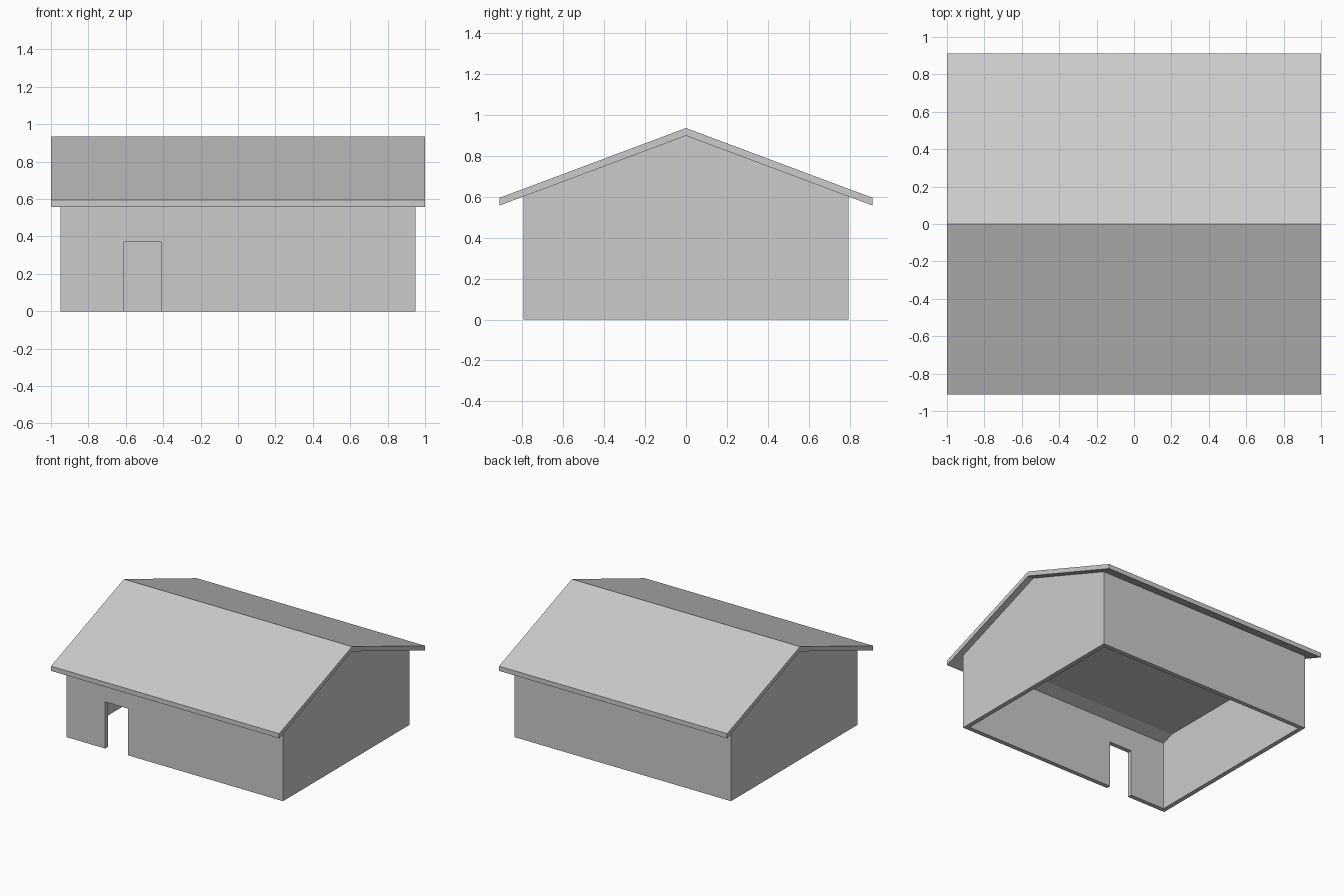
import bpy, bmesh

if "Cube" in bpy.data.objects:
    bpy.data.objects.remove(bpy.data.objects["Cube"])

SLOPE = 0.374            # roof rise per unit of depth
RIDGE = 0.935            # top of the roof
UNDER = 0.8975           # underside of the roof at the ridge
WALL_X, WALL_Y = 0.95, 0.793
THICK = 0.035

grey = bpy.data.materials.new("light grey")
grey.diffuse_color = (0.6, 0.6, 0.6, 1)
grey.use_nodes = True
grey.node_tree.nodes["Principled BSDF"].inputs["Base Color"].default_value = grey.diffuse_color


def prism(name, profile, x0, x1):
    """Extrude a (y, z) profile along x."""
    bm = bmesh.new()
    face = bm.faces.new([bm.verts.new((x0, y, z)) for y, z in profile])
    new = bmesh.ops.extrude_face_region(bm, geom=[face])["geom"]
    moved = [v for v in new if isinstance(v, bmesh.types.BMVert)]
    bmesh.ops.translate(bm, verts=moved, vec=(x1 - x0, 0, 0))
    bmesh.ops.recalc_face_normals(bm, faces=bm.faces)
    mesh = bpy.data.meshes.new(name)
    bm.to_mesh(mesh)
    bm.free()
    mesh.materials.append(grey)
    obj = bpy.data.objects.new(name, mesh)
    bpy.context.collection.objects.link(obj)
    return obj


def mirrored(half):
    """Complete a profile given for y >= 0, bottom to top."""
    return half + [(-y, z) for y, z in reversed(half) if y > 0]


def cut(target, cutter):
    mod = target.modifiers.new("cut", 'BOOLEAN')
    mod.operation = 'DIFFERENCE'
    mod.solver = 'EXACT'
    mod.object = cutter
    bpy.context.view_layer.objects.active = target
    bpy.ops.object.modifier_apply(modifier=mod.name)
    bpy.data.objects.remove(cutter)


# Gabled walls, tops tucked slightly into the roof
top = UNDER + 0.01
walls = prism("walls", mirrored([(WALL_Y, 0), (WALL_Y, top - SLOPE * WALL_Y), (0, top)]),
              -WALL_X, WALL_X)

# Hollow room, open at the bottom, flat ceiling with sloped edges
inner_y = WALL_Y - THICK
room = prism("room_cutter", mirrored([(inner_y, -0.2), (inner_y, 0.545), (0.665, 0.58)]),
             -WALL_X + THICK, WALL_X - THICK)
cut(walls, room)

# Doorway in the front wall
door = prism("door_cutter", [(-1, -0.2), (-0.7, -0.2), (-0.7, 0.37), (-1, 0.37)],
             -0.61, -0.41)
cut(walls, door)

# Overhanging roof with vertical eave edges
EAVE = 0.912
prism("roof", [(EAVE, UNDER - SLOPE * EAVE), (EAVE, RIDGE - SLOPE * EAVE), (0, RIDGE),
               (-EAVE, RIDGE - SLOPE * EAVE), (-EAVE, UNDER - SLOPE * EAVE), (0, UNDER)],
      -1, 1)
